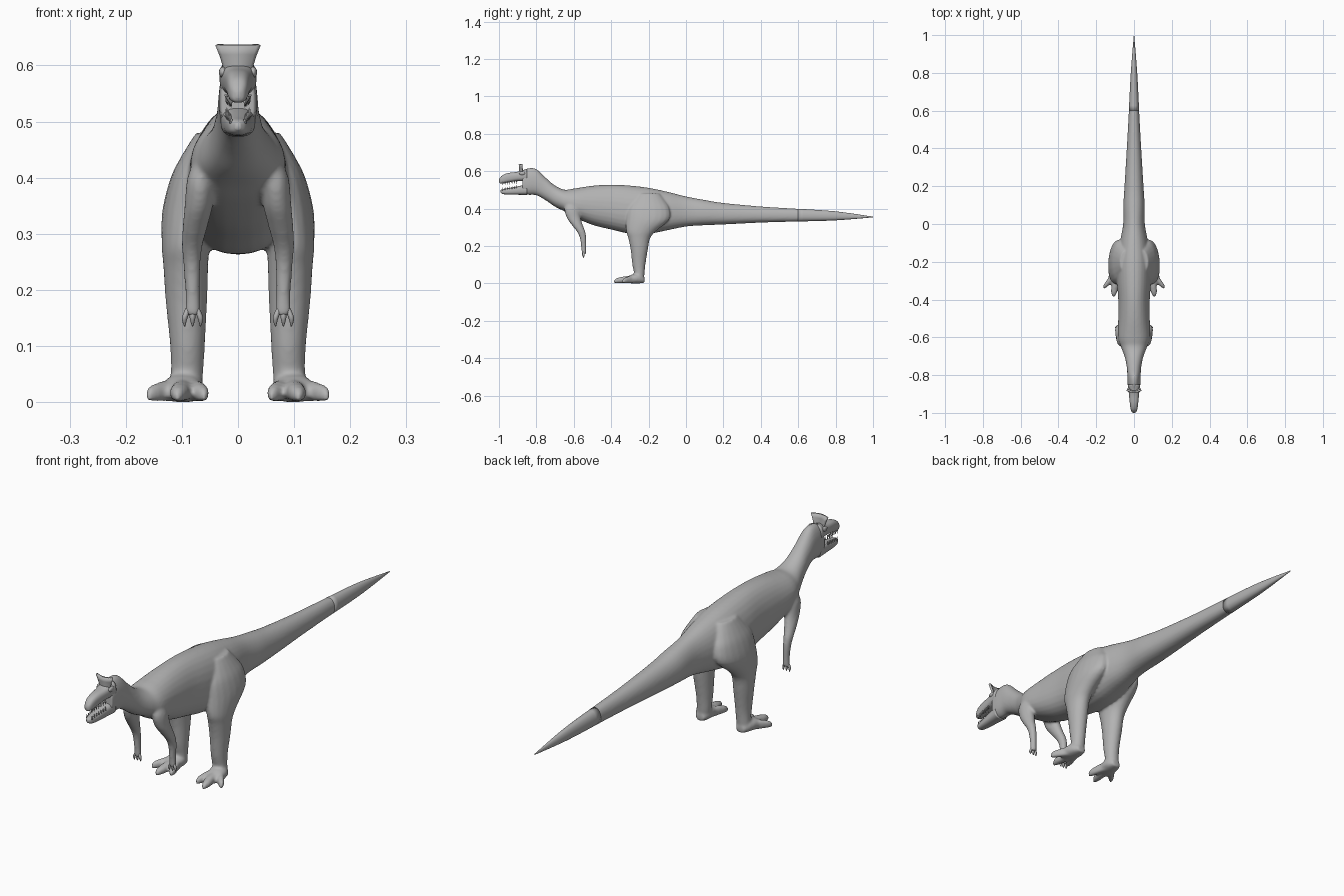
import bpy
import bmesh
from math import cos, sin, pi
from mathutils import Vector, Matrix

if "Cube" in bpy.data.objects:
    bpy.data.objects.remove(bpy.data.objects["Cube"])

# One plain grey covers the whole animal
SKIN = (0.45, 0.45, 0.45, 1.0)
skin = bpy.data.materials.new("grey_skin")
skin.use_nodes = True
skin.diffuse_color = SKIN
skin.node_tree.nodes["Principled BSDF"].inputs["Base Color"].default_value = SKIN


def finish(name, bm, smooth=True):
    """Turn a bmesh into a named, coloured object."""
    bmesh.ops.recalc_face_normals(bm, faces=bm.faces)
    mesh = bpy.data.meshes.new(name)
    bm.to_mesh(mesh)
    bm.free()
    mesh.materials.append(skin)
    for poly in mesh.polygons:
        poly.use_smooth = smooth
    obj = bpy.data.objects.new(name, mesh)
    bpy.context.collection.objects.link(obj)
    return obj


def refine(sections, steps):
    """Catmull-Rom interpolation between cross-section tuples."""
    pts = [sections[0]] + list(sections) + [sections[-1]]
    out = []
    for a, b, c, d in zip(pts, pts[1:], pts[2:], pts[3:]):
        for k in range(steps):
            t = k / steps
            out.append([q + t / 2 * (r - p + t * (2*p - 5*q + 4*r - s + t * (3*(q - r) + s - p)))
                        for p, q, r, s in zip(a, b, c, d)])
    return out + [list(sections[-1])]


def skin_rings(bm, rings):
    """Bridge point rings into a closed tube."""
    loops = [[bm.verts.new(p) for p in ring] for ring in rings]
    count = len(loops[0])
    for lo, hi in zip(loops, loops[1:]):
        for i in range(count):
            j = (i + 1) % count
            bm.faces.new((lo[i], lo[j], hi[j], hi[i]))
    bm.faces.new(loops[0])
    bm.faces.new(loops[-1])


def rounded(value, power):
    return abs(value) ** power * (1 if value > 0 else -1)


def lengthwise(bm, sections, pear=0.0, power=0.9, steps=5, count=28):
    """Tube along y; each section is y, top, bottom, half width, centre x."""
    rings = []
    for y, top, low, half, *mid in refine(sections, steps):
        x0 = mid[0] if mid else 0
        ring = []
        for i in range(count):
            c, s = cos(2 * pi * i / count), sin(2 * pi * i / count)
            ring.append((x0 + half * rounded(c, power) * (1 - pear * s), y,
                         (top + low) / 2 + (top - low) / 2 * rounded(s, power)))
        rings.append(ring)
    skin_rings(bm, rings)


def upright(bm, sections, side, steps=4, count=20):
    """Tube along z; each section is z, centre x, centre y, radius x, radius y."""
    angles = [2 * pi * i / count for i in range(count)]
    skin_rings(bm, [[(side * (x + rx * cos(a)), y + ry * sin(a), z) for a in angles]
                    for z, x, y, rx, ry in refine(sections, steps)])


# Trunk from tail tip to back of skull: y, top, bottom, half width
trunk = [
    (1.0, .357, .353, .001), (.8, .385, .337, .017), (.6, .399, .331, .027),
    (.4, .411, .325, .038), (.2, .43, .315, .05), (.1, .446, .311, .056),
    (0, .465, .304, .057), (-.1, .49, .284, .075), (-.2, .511, .265, .09),
    (-.3, .523, .266, .09), (-.4, .528, .288, .083), (-.5, .522, .313, .083),
    (-.6, .507, .355, .084), (-.65, .501, .385, .069), (-.7, .523, .41, .05),
    (-.75, .565, .444, .039), (-.8, .611, .471, .035), (-.84, .616, .473, .034),
    (-.875, .605, .477, .031),
]
body = bmesh.new()
lengthwise(body, trunk[1:], pear=.12)

leg = [
    (.48, .045, -.2, .03, .06), (.44, .06, -.2, .04, .09), (.4, .075, -.2, .045, .112),
    (.34, .085, -.205, .05, .115), (.28, .093, -.24, .043, .08), (.24, .093, -.25, .04, .058),
    (.18, .092, -.25, .037, .046), (.1, .09, -.252, .031, .035), (.05, .091, -.25, .029, .028),
    (.01, .095, -.255, .029, .03),
]
arm = [
    (.45, .05, -.6, .02, .03), (.4, .065, -.61, .025, .04), (.35, .07, -.6, .025, .037),
    (.31, .077, -.58, .022, .029), (.275, .082, -.56, .018, .022), (.24, .082, -.55, .015, .017),
    (.19, .081, -.547, .013, .013), (.155, .081, -.546, .015, .011),
]
# Toes: tip x, tip y, half width
toes = [(.155, -.335, .015), (.107, -.375, .017), (.062, -.352, .014)]

for side in (1, -1):
    upright(body, leg, side)
    upright(body, arm, side)
    lengthwise(body, [(-.222, .03, .003, .018, side * .093), (-.25, .05, 0, .033, side * .095),
                      (-.29, .047, 0, .036, side * .1), (-.32, .03, .004, .025, side * .104)])
    for tip_x, tip_y, half in toes:
        root_x, root_y = .09 + (tip_x - .09) * .25, -.265
        lengthwise(body, [
            (root_y + (tip_y - root_y) * t, top, .001, half * w, side * (root_x + (tip_x - root_x) * t))
            for t, top, w in ((0, .04, .9), (.4, .04, 1), (.8, .033, 1), (1, .026, .65), (1.1, .016, .2))])

# Fuse trunk, limbs and feet into one soft skin
body_obj = finish("body", body)
fuse = body_obj.modifiers.new("fuse", 'REMESH')
fuse.mode = 'VOXEL'
fuse.voxel_size = .005
fuse.use_smooth_shade = True
soften = body_obj.modifiers.new("soften", 'SMOOTH')
soften.factor = .5
soften.iterations = 8

# Pointed tail end, kept out of the fusing so that it stays sharp
tip = bmesh.new()
lengthwise(tip, trunk[:3], pear=.12)
finish("tail_tip", tip)

# Jaws: y, top, bottom, half width
upper = [(-.85, .612, .545, .033), (-.9, .597, .547, .027), (-.95, .59, .54, .022),
         (-.98, .579, .534, .018), (-.995, .564, .535, .012), (-1.0, .553, .542, .004)]
lower = [(-.85, .528, .473, .031), (-.9, .519, .474, .026), (-.95, .509, .475, .021),
         (-.98, .504, .478, .015), (-.992, .498, .486, .005)]
for name, jaw in (("upper_jaw", upper), ("lower_jaw", lower)):
    bm = bmesh.new()
    lengthwise(bm, jaw, power=.75)
    finish(name, bm)

# Teeth along both jaws
teeth = bmesh.new()
for i in range(7):
    t = i / 6
    y = -.905 - .075 * t
    for side in (1, -1):
        x = side * (.021 - .009 * t)
        for z, turn in ((.54 - .007 * t, pi), (.517 - .012 * t, 0)):
            bmesh.ops.create_cone(
                teeth, cap_ends=True, segments=6, radius1=.0035, radius2=.0004, depth=.016,
                matrix=Matrix.Translation((x, y, z)) @ Matrix.Rotation(turn, 4, 'X'))
finish("teeth", teeth)

# Fan-shaped crest across the brow
crest = bmesh.new()
columns = []
for i in range(13):
    u = i / 6 - 1
    y = -.89 + .012 * u * u
    columns.append([crest.verts.new((u * half, y + back, z))
                    for half, back, z in ((.024, .004, .582), (.025, .003, .602),
                                          (.031, .001, .62), (.038, 0, .637))])
for a, b in zip(columns, columns[1:]):
    for k in range(3):
        crest.faces.new((a[k], b[k], b[k + 1], a[k + 1]))
crest_obj = finish("crest", crest)
plate = crest_obj.modifiers.new("thickness", 'SOLIDIFY')
plate.thickness = .009
plate.offset = 0

# Fingers and low brow bumps over the eyes
for side, label in ((1, "left"), (-1, "right")):
    hand = bmesh.new()
    for spread in (-1, 0, 1):
        root, end = .081 + .007 * spread, .081 + .014 * spread
        upright(hand, [(.168, root, -.547, .005, .006), (.15, end, -.549, .005, .006),
                       (.135, end, -.546, .001, .001)], side, count=10)
    finish(label + "_fingers", hand)
    brow = bmesh.new()
    bmesh.ops.create_uvsphere(brow, u_segments=16, v_segments=10, radius=1)
    bmesh.ops.scale(brow, vec=Vector((.007, .017, .01)), verts=brow.verts)
    bmesh.ops.translate(brow, vec=Vector((side * .027, -.875, .588)), verts=brow.verts)
    finish(label + "_brow", brow)
